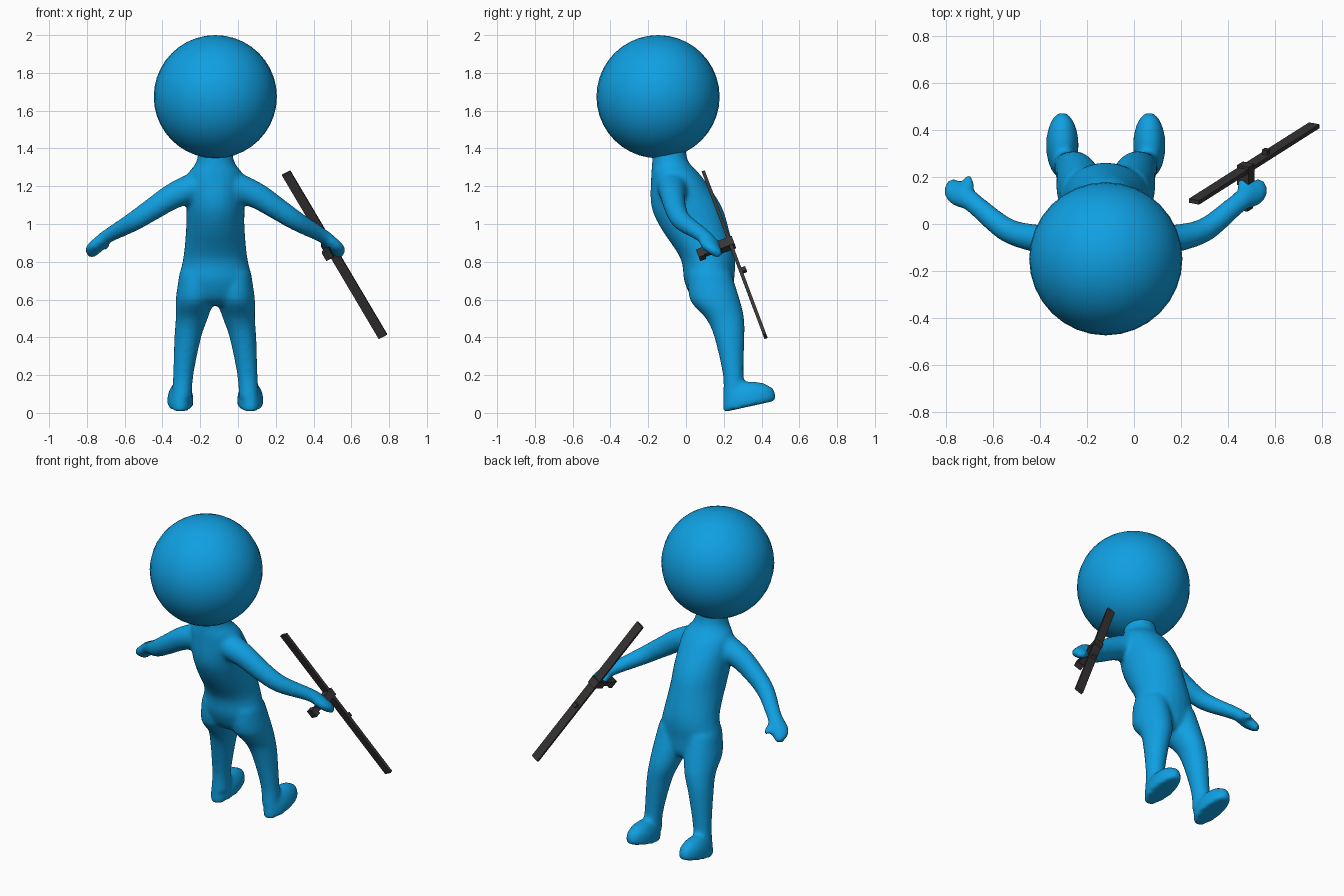
import bpy, bmesh, math
from mathutils import Vector, Matrix

cube = bpy.data.objects.get("Cube")
if cube:
    bpy.data.objects.remove(cube, do_unlink=True)

MID = -0.12  # x of the figure's own centre plane


def material(name, rgb):
    m = bpy.data.materials.new(name)
    m.use_nodes = True
    m.diffuse_color = (*rgb, 1)
    bsdf = next(n for n in m.node_tree.nodes if n.type == 'BSDF_PRINCIPLED')
    bsdf.inputs["Base Color"].default_value = (*rgb, 1)
    return m


blue = material("body blue", (0.005, 0.35, 0.76))
dark = material("dark metal", (0.04, 0.035, 0.036))


def finish(bm, name, mat):
    bmesh.ops.recalc_face_normals(bm, faces=bm.faces)
    me = bpy.data.meshes.new(name)
    bm.to_mesh(me)
    bm.free()
    me.materials.append(mat)
    ob = bpy.data.objects.new(name, me)
    bpy.context.collection.objects.link(ob)
    return ob


def refine(rows, steps=4):
    """Catmull-Rom interpolation through rows of numbers."""
    rows = [tuple(r) for r in rows]
    p = [rows[0]] + rows + [rows[-1]]
    out = []
    for i in range(1, len(p) - 2):
        for k in range(steps):
            t = k / steps
            out.append([0.5 * (2 * b + (c - a) * t + (2 * a - 5 * b + 4 * c - d) * t * t
                               + (3 * b - a - 3 * c + d) * t ** 3)
                        for a, b, c, d in zip(p[i - 1], p[i], p[i + 1], p[i + 2])])
    return out + [list(rows[-1])]


def loft(bm, rings, n=24):
    """Closed skin over elliptical rings, each given as centre, u axis, v axis."""
    loops = []
    for c, u, v in rings:
        angles = [2 * math.pi * k / n for k in range(n)]
        loops.append([bm.verts.new(c + u * math.cos(a) + v * math.sin(a)) for a in angles])
    for a, b in zip(loops, loops[1:]):
        for k in range(n):
            j = (k + 1) % n
            bm.faces.new((a[k], a[j], b[j], b[k]))
    bm.faces.new(loops[0])
    bm.faces.new(loops[-1])


def stack(bm, rows, side=1):
    """Horizontal sections: z, x offset, half width, y min, y max."""
    loft(bm, [(Vector((MID + side * x, (y0 + y1) / 2, z)), Vector((w, 0, 0)),
               Vector((0, (y1 - y0) / 2, 0))) for z, x, w, y0, y1 in refine(rows)])


def limb(bm, rows, side):
    """Tube along a path: x offset, y, z, horizontal radius, vertical radius."""
    pts = refine(rows)
    pos = [Vector((MID + side * r[0], r[1], r[2])) for r in pts]
    rings = []
    for i, r in enumerate(pts):
        d = (pos[min(i + 1, len(pos) - 1)] - pos[max(i - 1, 0)]).normalized()
        u = d.cross(Vector((0, 0, 1))).normalized()
        rings.append((pos[i], u * r[3], u.cross(d) * r[4]))
    loft(bm, rings)


# Body: torso, legs, feet and arms fused into one smooth skin
bm = bmesh.new()
stack(bm, [(1.46, 0, 0.10, -0.19, 0.0), (1.38, 0, 0.092, -0.18, 0.0),
           (1.32, 0, 0.105, -0.18, 0.02), (1.25, 0, 0.15, -0.185, 0.085),
           (1.1, 0, 0.155, -0.185, 0.185), (0.98, 0, 0.155, -0.135, 0.225),
           (0.82, 0, 0.17, -0.03, 0.26), (0.7, 0, 0.195, -0.01, 0.255),
           (0.61, 0, 0.17, 0.03, 0.25), (0.57, 0, 0.09, 0.08, 0.22)])
for side in (-1, 1):
    # Leg
    stack(bm, [(0.74, 0.1, 0.09, 0.01, 0.24), (0.6, 0.11, 0.1, 0.02, 0.285),
               (0.5, 0.125, 0.085, 0.105, 0.308), (0.4, 0.146, 0.071, 0.15, 0.31),
               (0.2, 0.17, 0.054, 0.195, 0.305), (0.08, 0.178, 0.054, 0.195, 0.32)], side)
    # Foot with a flat tilted sole
    foot = [(0.335, 0.034, 0.066, 0.138), (0.335, 0.06, 0.07, 0.142),
            (0.33, 0.10, 0.066, 0.134), (0.315, 0.135, 0.05, 0.10),
            (0.29, 0.155, 0.03, 0.06)]
    loft(bm, [(Vector((MID + side * 0.185, y, z)), Vector((w, 0, 0)),
               Vector((0, l, l * 0.22))) for y, z, w, l in foot])
    # Arm running into a flat hand
    limb(bm, [(0.06, -0.07, 1.21, 0.09, 0.085), (0.21, -0.07, 1.155, 0.068, 0.07),
              (0.33, -0.055, 1.08, 0.057, 0.06), (0.43, -0.02, 1.015, 0.051, 0.052),
              (0.54, 0.07, 0.953, 0.044, 0.04), (0.585, 0.105, 0.925, 0.046, 0.036),
              (0.63, 0.13, 0.885, 0.054, 0.034), (0.65, 0.158, 0.855, 0.042, 0.029),
              (0.662, 0.18, 0.832, 0.02, 0.018)], side)
    # Thumb
    limb(bm, [(0.59, 0.11, 0.91, 0.03, 0.026), (0.585, 0.16, 0.89, 0.025, 0.024),
              (0.583, 0.205, 0.878, 0.017, 0.017)], side)
body = finish(bm, "body", blue)
remesh = body.modifiers.new("fuse", 'REMESH')
remesh.mode = 'VOXEL'
remesh.voxel_size = 0.012
remesh.use_smooth_shade = True
relax = body.modifiers.new("relax", 'SMOOTH')
relax.factor = 0.5
relax.iterations = 8

# Head
bm = bmesh.new()
bmesh.ops.create_uvsphere(bm, u_segments=32, v_segments=20, radius=0.326,
                          matrix=Matrix.Translation((MID, -0.148, 1.674)))
for f in bm.faces:
    f.smooth = True
finish(bm, "head", blue)

# Weapon: its own axes run along the bar, across its width and through its thickness
top, bottom = Vector((0.255, 0.095, 1.27)), Vector((0.767, 0.42, 0.405))
along = (bottom - top).normalized()
across = Vector((0.875, -0.168, 0.454))
across = (across - along * across.dot(along)).normalized()
through = along.cross(across)
axes = Matrix((along, across, through)).transposed().to_4x4()


def block(name, t, depth, size):
    """Box at fraction t of the bar, moved by depth through its thickness."""
    bm = bmesh.new()
    place = Matrix.Translation(top.lerp(bottom, t) + through * depth)
    bmesh.ops.create_cube(bm, size=1, matrix=place @ axes @ Matrix.Diagonal((*size, 1)))
    finish(bm, name, dark)


block("bar", 0.5, 0, ((bottom - top).length, 0.05, 0.018))
block("bar_mount", 0.43, 0.025, (0.05, 0.056, 0.09))
block("grip", 0.43, 0.09, (0.032, 0.032, 0.17))
block("grip_end", 0.43, 0.165, (0.05, 0.045, 0.035))
block("stud", 0.6, -0.018, (0.025, 0.025, 0.025))
